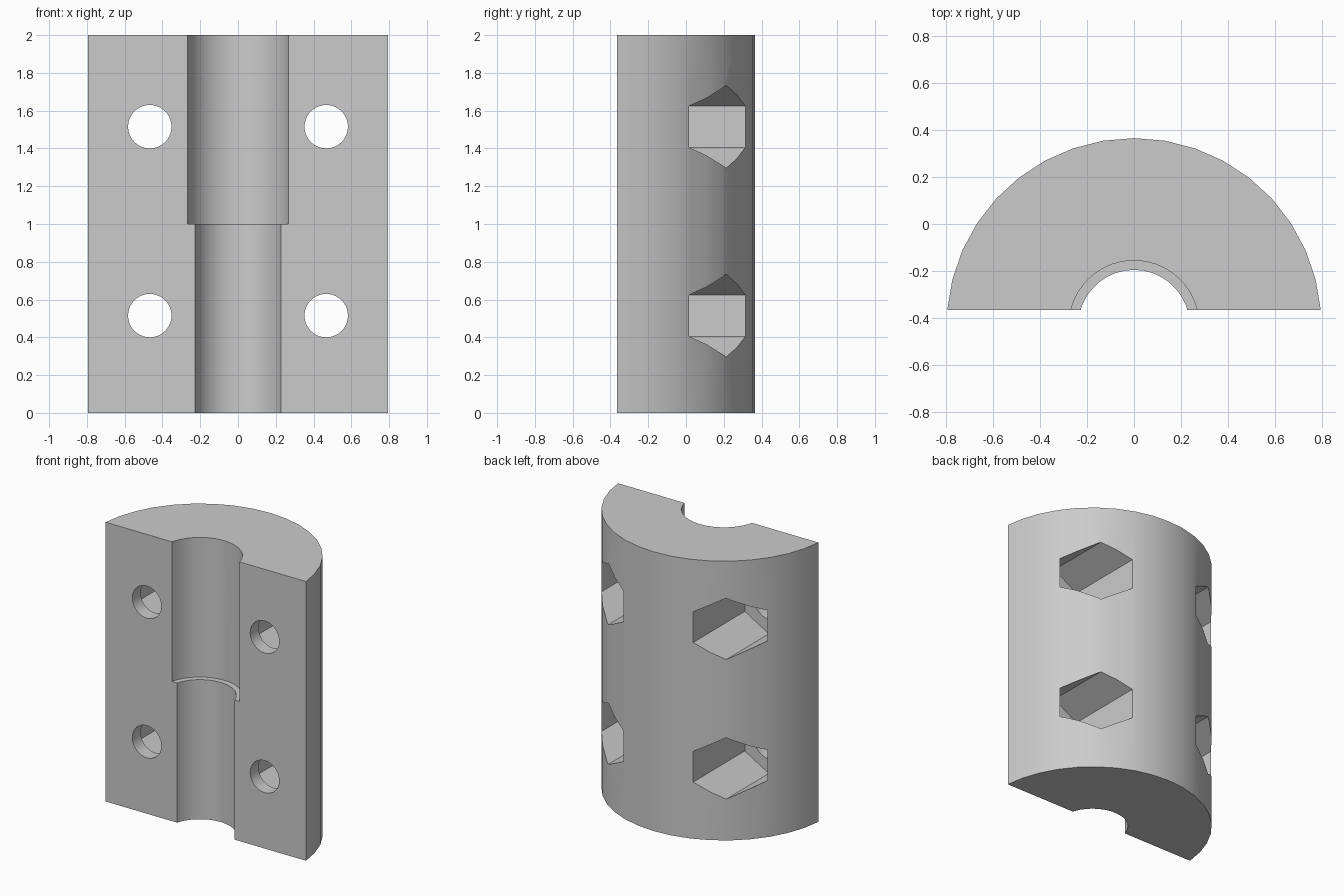
import bpy
import bmesh
import math

HEIGHT = 2.0
FRONT = -0.365          # y of the flat front face
AXIS = -0.432           # y of the common axis of shell and bores
OUTER, UPPER_BORE, LOWER_BORE = 0.797, 0.277, 0.237
BOLT_X, BOLT_Z = 0.467, (0.515, 1.515)
POCKET_FLOOR = -0.27

if "Cube" in bpy.data.objects:
    bpy.data.objects.remove(bpy.data.objects["Cube"])

grey = bpy.data.materials.new("light_grey")
grey.use_nodes = True
colour = (0.6, 0.6, 0.6, 1)
grey.diffuse_color = colour
grey.node_tree.nodes["Principled BSDF"].inputs["Base Color"].default_value = colour


def half_shell(name, segments=18):
    """Extrude the circular segment between the flat face and the outer arc."""
    start = math.asin((FRONT - AXIS) / OUTER)
    bm = bmesh.new()
    ring = []
    for i in range(segments + 1):
        a = start + (math.pi - 2 * start) * i / segments
        ring.append(bm.verts.new((OUTER * math.cos(a), AXIS + OUTER * math.sin(a), 0)))
    base = bm.faces.new(ring)
    top = bmesh.ops.extrude_face_region(bm, geom=[base])["geom"]
    bmesh.ops.translate(bm, vec=(0, 0, HEIGHT),
                        verts=[v for v in top if isinstance(v, bmesh.types.BMVert)])
    bmesh.ops.recalc_face_normals(bm, faces=bm.faces)
    mesh = bpy.data.meshes.new(name)
    bm.to_mesh(mesh)
    bm.free()
    obj = bpy.data.objects.new(name, mesh)
    bpy.context.collection.objects.link(obj)
    obj.data.materials.append(grey)
    return obj


def cut(body, sides, radius, start, end, along_y=False):
    """Subtract a prism or cylinder running between two points."""
    middle = [(p + q) / 2 for p, q in zip(start, end)]
    bpy.ops.mesh.primitive_cylinder_add(
        vertices=sides, radius=radius, depth=math.dist(start, end), location=middle,
        rotation=(math.pi / 2 if along_y else 0, 0, 0))
    cutter = bpy.context.object
    cutter.name = "cutter"
    cutter.hide_render = True
    cutter.data.materials.append(grey)
    mod = body.modifiers.new("cut", 'BOOLEAN')
    mod.operation = 'DIFFERENCE'
    mod.solver = 'EXACT'
    mod.object = cutter
    bpy.context.view_layer.objects.active = body
    bpy.ops.object.modifier_apply(modifier=mod.name)
    bpy.data.objects.remove(cutter)


clamp = half_shell("clamp_half")

# Stepped bore: narrow all the way through, wider in the upper half
cut(clamp, 36, LOWER_BORE, (0, AXIS, -0.1), (0, AXIS, HEIGHT + 0.1))
cut(clamp, 36, UPPER_BORE, (0, AXIS, HEIGHT / 2), (0, AXIS, HEIGHT + 0.1))

# Four bolt holes, each with a hexagonal nut pocket open to the back
for side in (-1, 1):
    for z in BOLT_Z:
        x = side * BOLT_X
        cut(clamp, 6, 0.22, (x, POCKET_FLOOR, z), (x, 0.6, z), along_y=True)
        cut(clamp, 40, 0.115, (x, FRONT - 0.1, z), (x, 0, z), along_y=True)

bpy.ops.object.select_all(action='DESELECT')
clamp.select_set(True)
bpy.context.view_layer.objects.active = clamp
bpy.ops.object.shade_smooth_by_angle(angle=math.radians(30))
